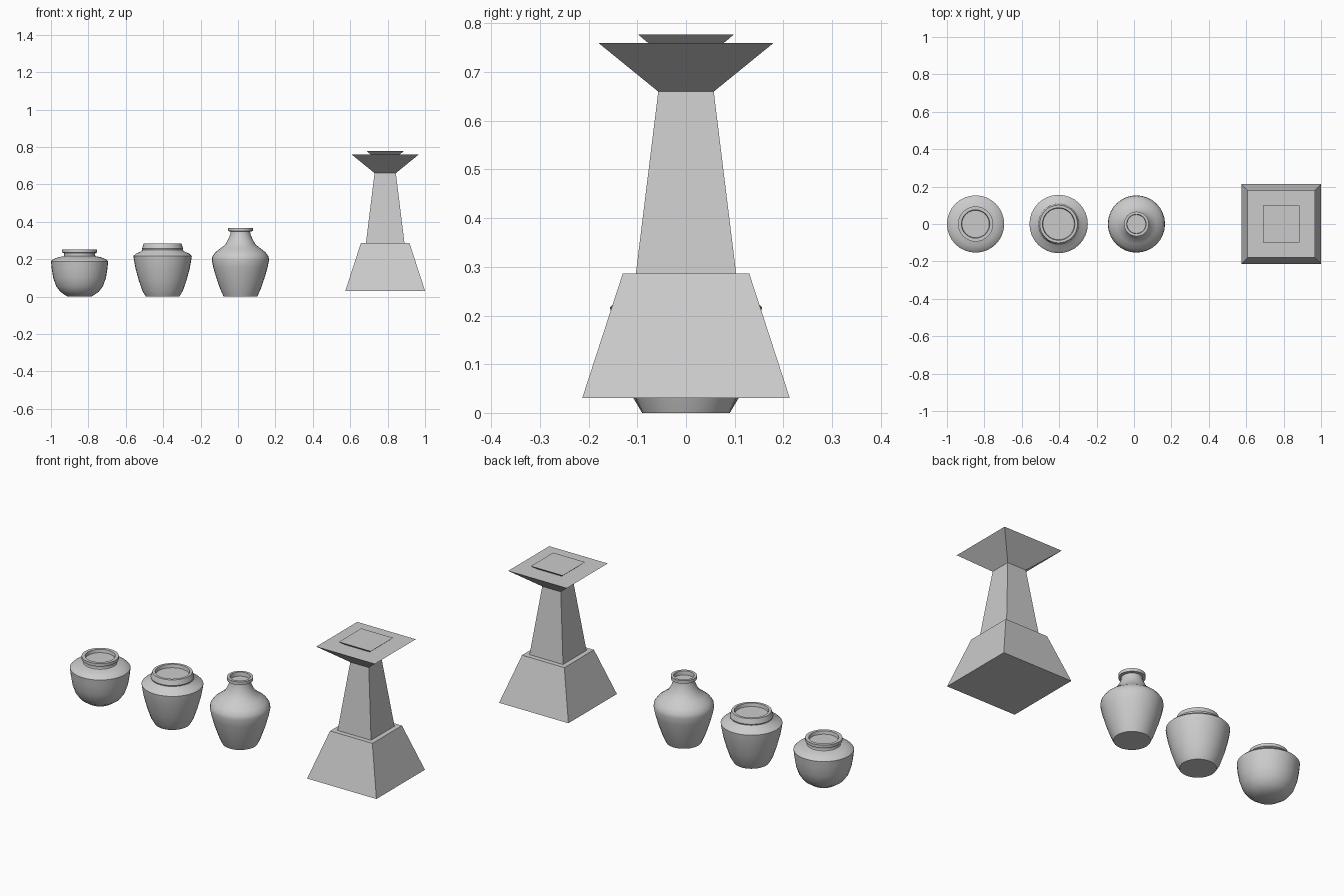
import bpy, bmesh, math

if "Cube" in bpy.data.objects:
    bpy.data.objects.remove(bpy.data.objects["Cube"])


def make_object(name, bm):
    bmesh.ops.recalc_face_normals(bm, faces=bm.faces)
    mesh = bpy.data.meshes.new(name)
    bm.to_mesh(mesh)
    bm.free()
    obj = bpy.data.objects.new(name, mesh)
    bpy.context.collection.objects.link(obj)
    return obj


def loft(name, x, profile, sides, turn=0.0):
    """Stack rings of (radius, z) around a vertical axis and cap both ends."""
    bm = bmesh.new()
    rings = []
    for r, z in profile:
        angles = [turn + 2 * math.pi * i / sides for i in range(sides)]
        rings.append([bm.verts.new((x + r * math.cos(a), r * math.sin(a), z)) for a in angles])
    for low, high in zip(rings, rings[1:]):
        for i in range(sides):
            j = (i + 1) % sides
            bm.faces.new((low[i], low[j], high[j], high[i]))
    bm.faces.new(rings[0][::-1])
    bm.faces.new(rings[-1])
    return make_object(name, bm)


def pot(name, x, profile):
    obj = loft(name, x, profile, 32)
    bpy.ops.object.select_all(action='DESELECT')
    obj.select_set(True)
    bpy.context.view_layer.objects.active = obj
    bpy.ops.object.shade_smooth_by_angle(angle=math.radians(35))


def square_block(name, x, half_low, half_high, z_low, z_high):
    k = math.sqrt(2)
    loft(name, x, [(half_low * k, z_low), (half_high * k, z_high)], 4, math.pi / 4)


# Pots: outer wall, rim, then the recessed mouth
pot("squat_pot", -0.847, [
    (0.065, 0), (0.102, 0.025), (0.125, 0.055), (0.141, 0.10), (0.149, 0.15),
    (0.153, 0.188), (0.142, 0.199), (0.115, 0.21), (0.085, 0.216), (0.082, 0.225),
    (0.084, 0.232), (0.094, 0.236), (0.094, 0.252), (0.076, 0.252), (0.073, 0.235)])

pot("wide_pot", -0.403, [
    (0.090, 0), (0.108, 0.03), (0.128, 0.088), (0.145, 0.15), (0.154, 0.20),
    (0.156, 0.217), (0.142, 0.230), (0.114, 0.242), (0.108, 0.25), (0.110, 0.256),
    (0.101, 0.283), (0.087, 0.283), (0.084, 0.265)])

pot("tall_pot", 0.013, [
    (0.090, 0), (0.108, 0.04), (0.129, 0.10), (0.145, 0.155), (0.153, 0.195),
    (0.150, 0.215), (0.134, 0.237), (0.107, 0.258), (0.081, 0.278), (0.066, 0.305),
    (0.053, 0.335), (0.052, 0.348), (0.066, 0.350), (0.066, 0.367), (0.052, 0.367),
    (0.050, 0.345)])

# Square pedestal
PX = 0.787
square_block("pedestal_base", PX, 0.213, 0.130, 0.031, 0.286)
square_block("pedestal_shaft", PX, 0.103, 0.057, 0.286, 0.660)
square_block("pedestal_capital", PX, 0.057, 0.180, 0.660, 0.760)
square_block("pedestal_top_plate", PX, 0.078, 0.098, 0.760, 0.777)
